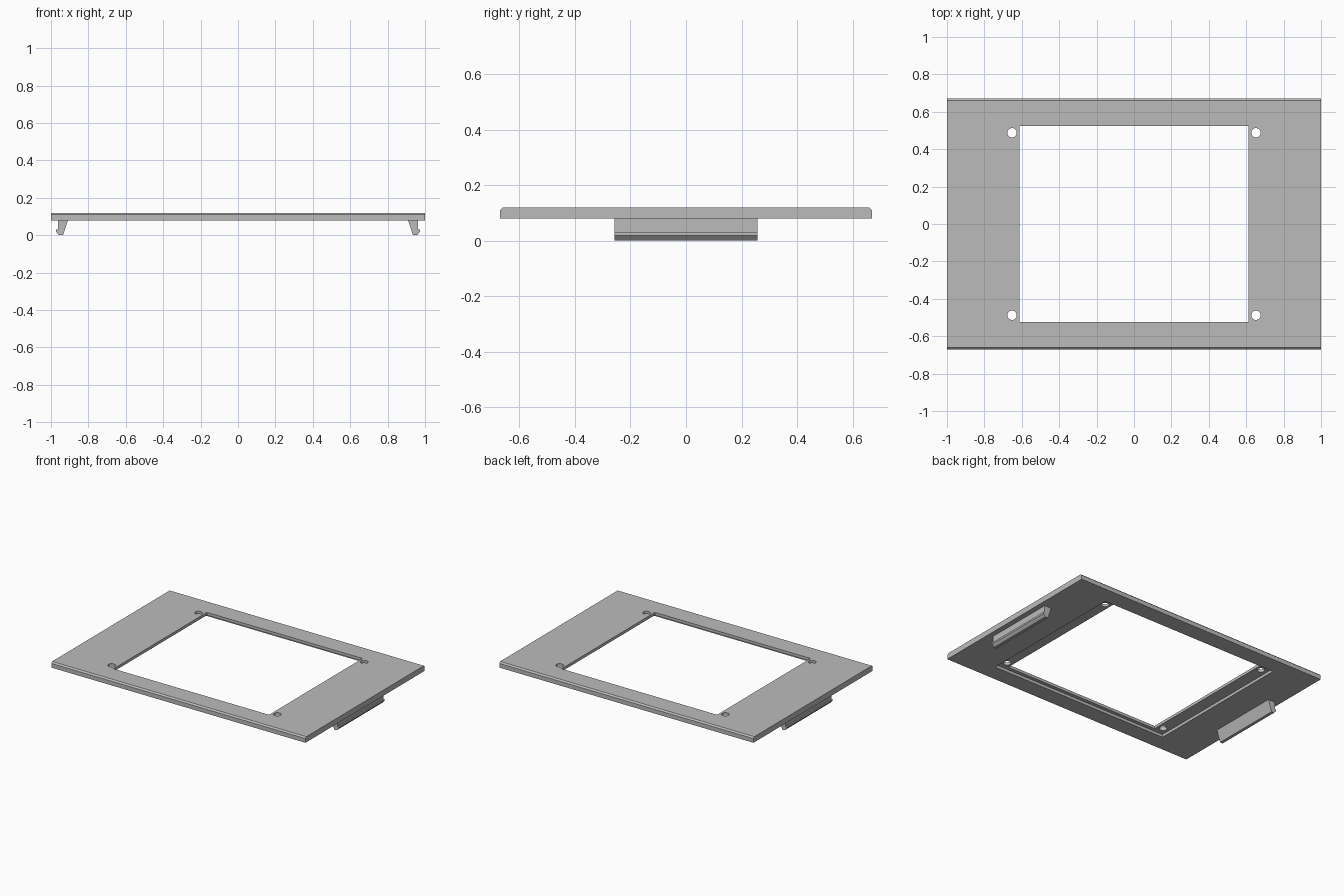
import bpy
import bmesh
import math

cube = bpy.data.objects.get("Cube")
if cube:
    bpy.data.objects.remove(cube, do_unlink=True)

# One flat grey for the whole model
grey = bpy.data.materials.new("plain_grey")
grey.use_nodes = True
colour = (0.5, 0.5, 0.5, 1.0)
grey.diffuse_color = colour
grey.node_tree.nodes["Principled BSDF"].inputs["Base Color"].default_value = colour


def prism(name, points, offset):
    """Extrude a closed outline of 3D points by an offset."""
    bm = bmesh.new()
    face = bm.faces.new([bm.verts.new(p) for p in points])
    result = bmesh.ops.extrude_face_region(bm, geom=[face])
    verts = [v for v in result["geom"] if isinstance(v, bmesh.types.BMVert)]
    bmesh.ops.translate(bm, verts=verts, vec=offset)
    bmesh.ops.recalc_face_normals(bm, faces=bm.faces)
    mesh = bpy.data.meshes.new(name)
    bm.to_mesh(mesh)
    bm.free()
    mesh.materials.append(grey)
    obj = bpy.data.objects.new(name, mesh)
    bpy.context.collection.objects.link(obj)
    return obj


def rectangle(half_x, half_y, z):
    return [(-half_x, -half_y, z), (half_x, -half_y, z),
            (half_x, half_y, z), (-half_x, half_y, z)]


def circle(cx, cy, radius, z, sides=32):
    angles = [math.tau * i / sides for i in range(sides)]
    return [(cx + radius * math.cos(a), cy + radius * math.sin(a), z) for a in angles]


# Plate with chamfered front and back top edges
half_depth, bottom, top, chamfer = 0.67, 0.08, 0.12, 0.01
profile = [(-half_depth, bottom), (half_depth, bottom),
           (half_depth, top - chamfer), (half_depth - chamfer, top),
           (chamfer - half_depth, top), (-half_depth, top - chamfer)]
plate = prism("frame_plate", [(-1, y, z) for y, z in profile], (2, 0, 0))

# Window, shallow underside recess and four screw holes
cutters = [
    prism("window_cutter", rectangle(0.612, 0.525, 0.0), (0, 0, 0.2)),
    prism("recess_cutter", rectangle(0.70, 0.55, 0.0), (0, 0, 0.1)),
]
for sx in (-1, 1):
    for sy in (-1, 1):
        cutters.append(prism("screw_hole_cutter",
                             circle(sx * 0.652, sy * 0.488, 0.025, 0.0), (0, 0, 0.2)))
for cutter in cutters:
    cutter.hide_render = True
    mod = plate.modifiers.new(cutter.name, "BOOLEAN")
    mod.operation = "DIFFERENCE"
    mod.solver = "EXACT"
    mod.object = cutter

# Bake the cuts and drop the helpers
graph = bpy.context.evaluated_depsgraph_get()
cut_mesh = bpy.data.meshes.new_from_object(plate.evaluated_get(graph))
plate.modifiers.clear()
plate.data = cut_mesh
for cutter in cutters:
    bpy.data.objects.remove(cutter, do_unlink=True)

# Tapered snap clips with an outward hook, one under each end
clip = [(0.909, bottom), (0.963, bottom), (0.963, 0.03), (0.973, 0.03),
        (0.973, 0.018), (0.957, 0.0), (0.936, 0.0)]
for side, name in ((1, "left_clip"), (-1, "right_clip")):
    prism(name, [(side * x, -0.257, z) for x, z in clip], (0, 0.514, 0))
